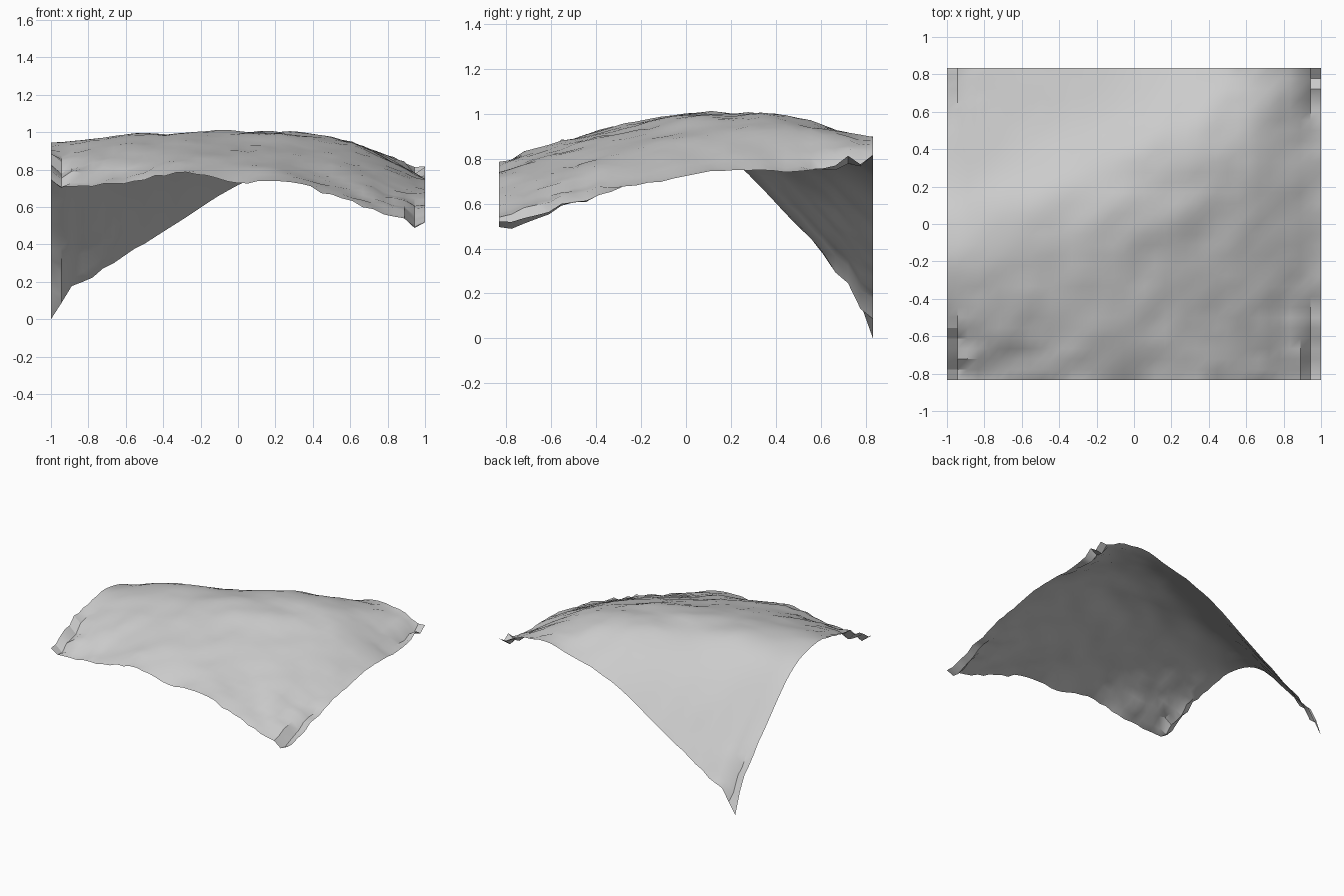
import bpy, bmesh, math
from mathutils import Vector, Matrix, noise

cube = bpy.data.objects.get("Cube")
if cube:
    bpy.data.objects.remove(cube, do_unlink=True)

COLS, ROWS = 36, 30
HALF_X, HALF_Y = 1.0, 0.833

# Coarse heights, front row first, each row running from -x to +x
HEIGHTS = [
    [.74, .72, .78, .74, .72, .60, .52],
    [.87, .88, .90, .87, .80, .72, .60],
    [.94, .97, .97, .96, .90, .82, .69],
    [.83, .95, .985, 1.01, .98, .90, .75],
    [.49, .67, .83, .945, .98, .925, .74],
    [.10, .30, .51, .72, .83, .91, .82],
]

# Ridges and troughs that follow single grid lines near the corners
COLUMN_STEPS = {0: .015, 1: -.03, COLS - 1: -.03}
ROW_STEPS = {1: -.025, 4: -.012, 5: .012, 28: .02, 29: -.02}


def clamp(value, low, high):
    return min(max(value, low), high)


def spline(points, t):
    """Catmull-Rom interpolation along evenly spaced values, t in 0..1."""
    last = len(points) - 1
    s = t * last
    i = min(int(s), last - 1)
    f = s - i
    b, c = points[i], points[i + 1]
    a = points[i - 1] if i > 0 else 2 * b - c
    d = points[i + 2] if i + 2 <= last else 2 * c - b
    return b + f / 2 * (c - a + f * (2 * a - 5 * b + 4 * c - d
                                     + f * (3 * (b - c) + d - a)))


def ripple(x, y):
    """Diagonal ripples, rougher towards the corners and calm on the steep slope."""
    along, across = x + y, x - y
    soft = noise.noise(Vector((along * 2.2, across * 4.5, 3.7)))
    fine = noise.noise(Vector((x * 12, y * 12, 8.1)))
    rough = clamp((abs(x) / HALF_X + abs(y) / HALF_Y - 1.1) / 0.7, 0, 1)
    calm = clamp(1 + 0.7 * (x - y), 0.35, 1)
    return calm * 0.02 * soft + (0.01 * calm + 0.025 * rough) * fine


def steps(u, w):
    """Grid-line ridges that fade out away from the corners."""
    side, end = abs(2 * u - 1), abs(2 * w - 1)
    return (COLUMN_STEPS.get(round(u * COLS), 0) * clamp(end * 2 - 0.6, 0.15, 1)
            + ROW_STEPS.get(round(w * ROWS), 0) * clamp(side * 3 - 2, 0, 1))


# Terrain sheet
bm = bmesh.new()
bmesh.ops.create_grid(bm, x_segments=COLS, y_segments=ROWS, size=1,
                      matrix=Matrix.Diagonal((HALF_X, HALF_Y, 1, 1)))
for v in bm.verts:
    u = clamp((v.co.x / HALF_X + 1) / 2, 0, 1)
    w = clamp((v.co.y / HALF_Y + 1) / 2, 0, 1)
    base = spline([spline(row, u) for row in HEIGHTS], w)
    v.co.z = base + ripple(v.co.x, v.co.y) + steps(u, w)

# Lowest corner reaches the ground
corner = min(bm.verts, key=lambda v: (v.co.xy - Vector((-HALF_X, HALF_Y))).length)
corner.co.z = 0

mesh = bpy.data.meshes.new("terrain_sheet")
bm.to_mesh(mesh)
bm.free()
terrain = bpy.data.objects.new("terrain_sheet", mesh)
bpy.context.collection.objects.link(terrain)

# Stone grey
stone = bpy.data.materials.new("stone_grey")
stone.use_nodes = True
grey = (0.6, 0.6, 0.6, 1)
stone.diffuse_color = grey
stone.node_tree.nodes["Principled BSDF"].inputs["Base Color"].default_value = grey
mesh.materials.append(stone)

bpy.ops.object.select_all(action="DESELECT")
terrain.select_set(True)
bpy.context.view_layer.objects.active = terrain
bpy.ops.object.shade_smooth_by_angle(angle=math.radians(30))
